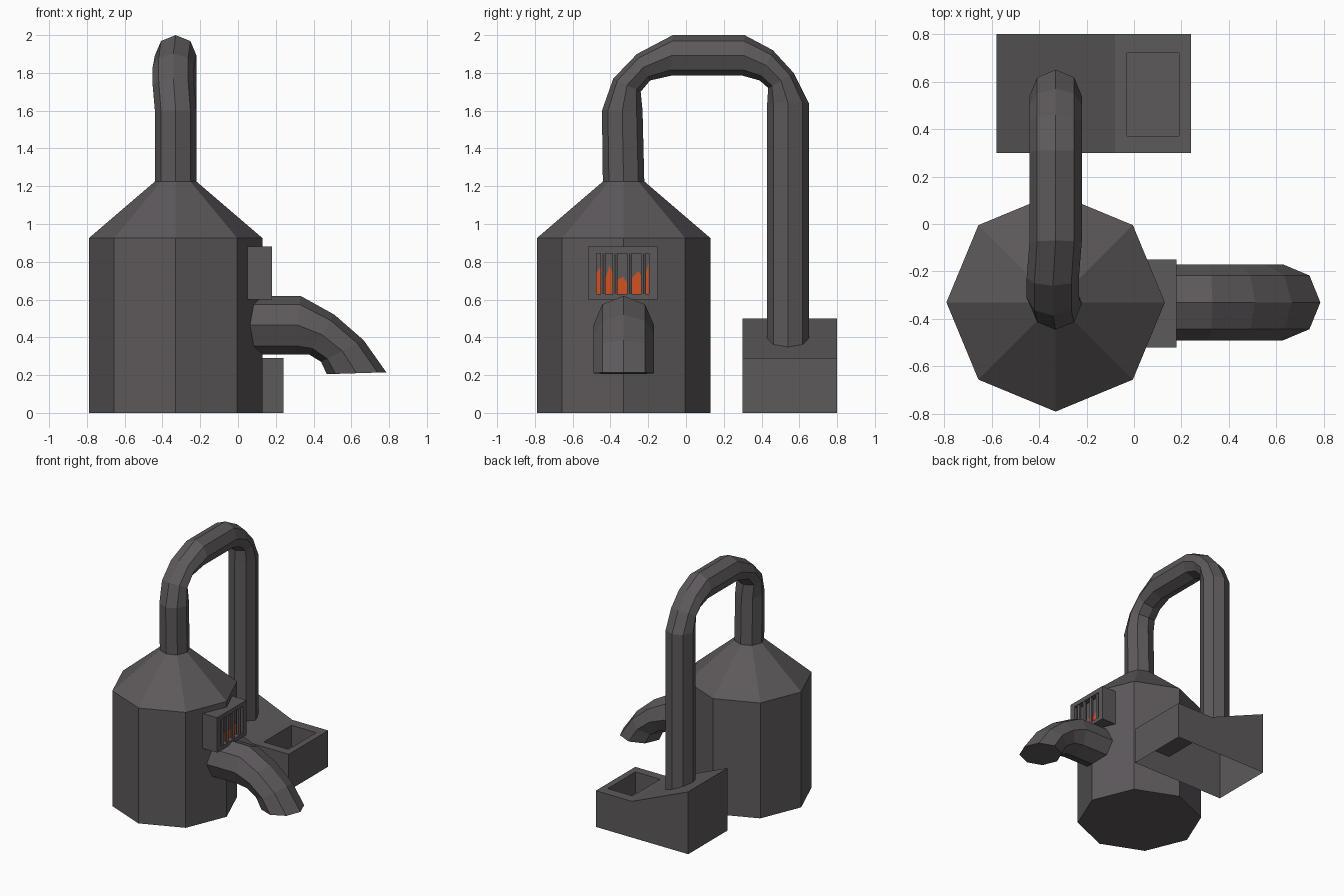
import bpy, bmesh, math
from mathutils import Vector as V

if "Cube" in bpy.data.objects:
    bpy.data.objects.remove(bpy.data.objects["Cube"])


def material(name, rgb):
    m = bpy.data.materials.new(name)
    m.diffuse_color = (*rgb, 1)
    m.use_nodes = True
    m.node_tree.nodes["Principled BSDF"].inputs["Base Color"].default_value = m.diffuse_color
    return m


IRON = material("dark iron", (0.11, 0.10, 0.106))
FIRE = material("fire orange", (0.62, 0.085, 0.016))


def finish(name, bm, mat, normals=True):
    if normals:
        bmesh.ops.recalc_face_normals(bm, faces=bm.faces)
    me = bpy.data.meshes.new(name)
    bm.to_mesh(me)
    bm.free()
    me.materials.append(mat)
    ob = bpy.data.objects.new(name, me)
    bpy.context.collection.objects.link(ob)
    return ob


def loft(name, rings, mat=IRON, caps=True):
    """Skin a list of equal-length point rings."""
    bm = bmesh.new()
    rows = [[bm.verts.new(p) for p in r] for r in rings]
    n = len(rows[0])
    for a, b in zip(rows, rows[1:]):
        for i in range(n):
            j = (i + 1) % n
            bm.faces.new((a[i], a[j], b[j], b[i]))
    if caps:
        bm.faces.new(rows[0])
        bm.faces.new(rows[-1])
    return finish(name, bm, mat)


def circle(x, y, z, r, n=8):
    return [V((x + r * math.cos(math.tau * i / n), y + r * math.sin(math.tau * i / n), z))
            for i in range(n)]


def bent_ring(outer, inner, side, n=8):
    """Octagonal ring given its outermost and innermost points and its sideways radius vector."""
    c, h = (V(outer) + V(inner)) / 2, (V(outer) - V(inner)) / 2
    return [c + h * math.cos(math.tau * i / n) + V(side) * math.sin(math.tau * i / n)
            for i in range(n)]


def recess(bm, face, pts, offset):
    """Cut a rectangular pocket in a quad; pts follow the corner order of the face."""
    outer = list(face.verts)
    bm.faces.remove(face)
    rim = [bm.verts.new(p) for p in pts]
    base = [bm.verts.new(V(p) + V(offset)) for p in pts]
    for a, b in ((outer, rim), (rim, base)):
        for i in range(4):
            j = (i + 1) % 4
            bm.faces.new((a[i], a[j], b[j], b[i]))
    bm.faces.new(base)


CX = CY = -0.33

# Boiler tank with conical shoulder
loft("boiler_tank", [circle(CX, CY, 0, .46), circle(CX, CY, .925, .46), circle(CX, CY, 1.225, .11)])

# Arched pipe from the boiler to the side box: (outer y, z, inner y, z, x shift)
arch = [(-.44, 1.2, -.22, 1.2, 0), (-.445, 1.6, -.23, 1.6, 0), (-.385, 1.77, -.24, 1.70, -.012),
        (-.26, 1.90, -.19, 1.76, -.012), (-.07, 2.0, -.08, 1.785, 0), (.31, 2.0, .30, 1.785, 0),
        (.46, 1.92, .39, 1.76, 0), (.57, 1.80, .435, 1.72, 0), (.65, 1.64, .43, 1.64, 0),
        (.65, .33, .43, .33, 0)]
loft("arched_pipe", [bent_ring((CX + s, a, b), (CX + s, c, d), (.11, 0, 0))
                     for a, b, c, d, s in arch])

# Spout bending down at the right: (outer x, z, inner x, z)
spout = [(.0, .62, .0, .31), (.33, .62, .30, .31), (.51, .52, .375, .31),
         (.665, .385, .44, .27), (.785, .215, .47, .205)]
loft("spout", [bent_ring((a, CY, b), (c, CY, d), (0, .16, 0)) for a, b, c, d in spout])

# Sloped side box, open underneath, with a pocket in the flat part of its top
bm = bmesh.new()
profile = [(-.58, 0), (-.58, .5), (-.08, .29), (.24, .29), (.24, 0)]
f = [bm.verts.new((x, .3, z)) for x, z in profile]
b = [bm.verts.new((x, .8, z)) for x, z in profile]
bm.faces.new(f)
bm.faces.new(b[::-1])
for i in range(4):
    face = bm.faces.new((f[i], f[i + 1], b[i + 1], b[i]))
    if i == 2:
        top = face
recess(bm, top, [(-.03, .37, .29), (.19, .37, .29), (.19, .72, .29), (-.03, .72, .29)], (0, 0, -.17))
finish("side_box", bm, IRON)

# Furnace frame with a window pocket facing right
bm = bmesh.new()


def yz_rect(x, y0, y1, z0, z1):
    return [(x, y0, z0), (x, y1, z0), (x, y1, z1), (x, y0, z1)]


back = [bm.verts.new(p) for p in yz_rect(.05, -.52, -.15, .6, .88)]
front = [bm.verts.new(p) for p in yz_rect(.18, -.52, -.15, .6, .88)]
bm.faces.new(back)
for i in range(4):
    j = (i + 1) % 4
    bm.faces.new((back[i], back[j], front[j], front[i]))
recess(bm, bm.faces.new(front), yz_rect(.18, -.475, -.195, .63, .845), (-.045, 0, 0))
finish("furnace_frame", bm, IRON)

# Grate bars
for k, y in enumerate((-.44, -.375, -.30, -.225)):
    loft(f"grate_bar_{k + 1}", [circle(.163, y, z, .015, 6) for z in (.63, .845)])

# Flames behind the bars: a thin plate with a jagged top
tips = [(-.475, .74), (-.455, .77), (-.43, .70), (-.405, .78), (-.37, .70), (-.335, .72),
        (-.31, .69), (-.28, .72), (-.25, .75), (-.225, .70), (-.195, .80)]
bm = bmesh.new()
low = [bm.verts.new((.141, y, .63)) for y, z in tips]
high = [bm.verts.new((.141, y, z)) for y, z in tips]
for i in range(len(tips) - 1):
    bm.faces.new((low[i], low[i + 1], high[i + 1], high[i]))
finish("flames", bm, FIRE, normals=False)
